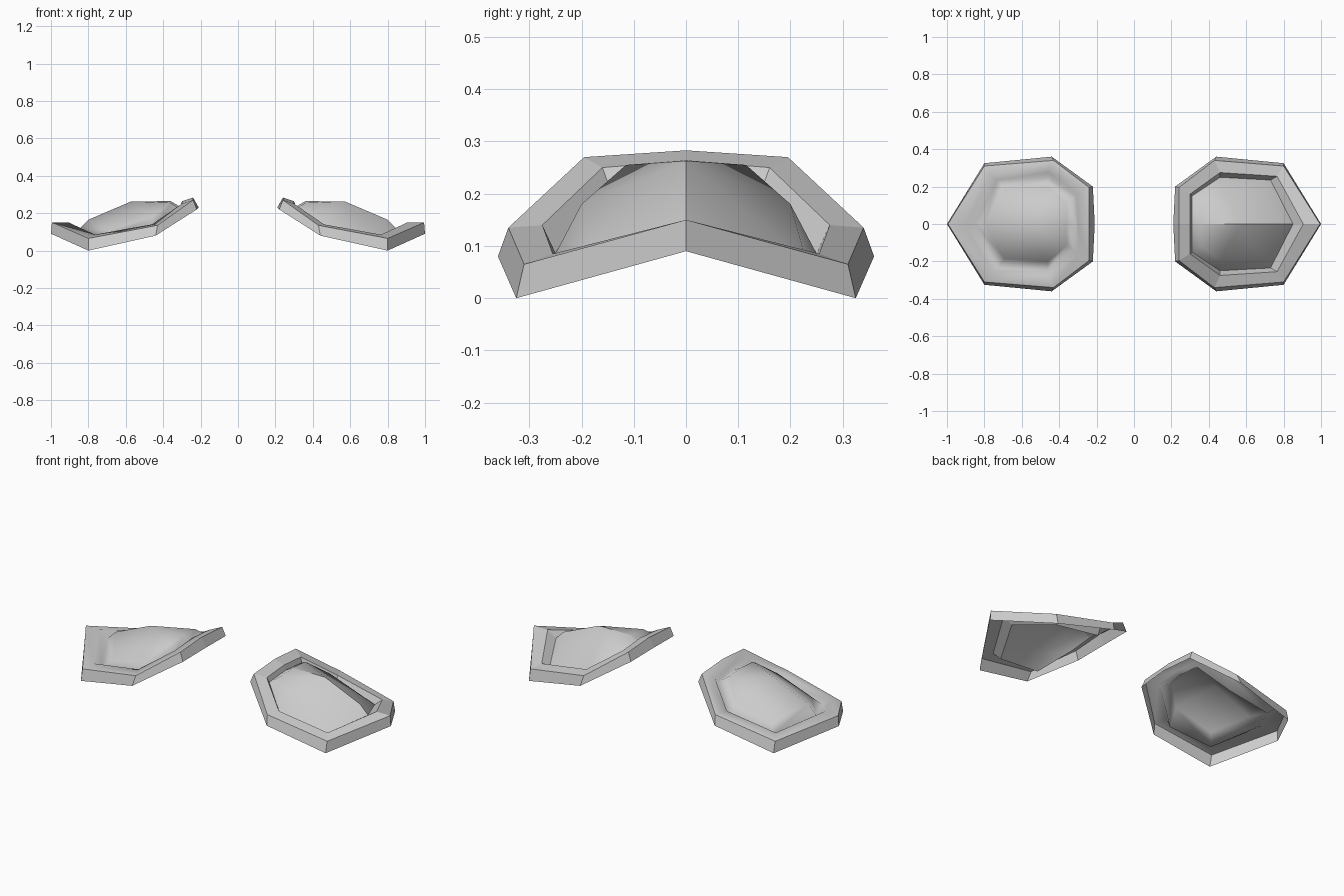
import bpy, bmesh, math

cube = bpy.data.objects.get("Cube")
if cube:
    bpy.data.objects.remove(cube, do_unlink=True)

# One plain grey for everything
grey = bpy.data.materials.new("plain grey")
grey.use_nodes = True
colour = (0.6, 0.6, 0.6, 1)
grey.diffuse_color = colour
grey.node_tree.nodes["Principled BSDF"].inputs["Base Color"].default_value = colour

# Half outlines, from the outer tip round to the inner end, outermost first
BOTTOM = [(1, 0, .09), (.8, .325, 0), (.44, .36, .08), (.22, .2, .22), (.21, 0, .23)]
TOP = [(.995, 0, .15), (.8, .31, .065), (.43, .34, .135), (.24, .195, .27), (.24, 0, .283)]
RIM = [(.905, 0, .15), (.765, .255, .085), (.46, .275, .14), (.3, .16, .25), (.3, 0, .263)]
GROOVE = [(.85, 0, .115), (.73, .235, .055), (.46, .25, .085), (.31, .15, .222), (.31, 0, .235)]
SHOULDER = [(.8, 0, .165), (.69, .185, .107), (.46, .2, .18), (.36, .115, .255), (.36, 0, .264)]
CROWN = (.57, 0, .263)


def full_loop(half):
    """Complete a half outline with its reflection in y."""
    return half + [(x, -y, z) for x, y, z in half[-2:0:-1]]


def shell(name, side, outlines, smooth_limit, crown=None, crease=False):
    """Bridge the outlines into an open shell, closed by a crown if given."""
    bm = bmesh.new()

    def add(p):
        return bm.verts.new((side * p[0], p[1], p[2]))

    def face(*verts):
        f = bm.faces.new(verts if side > 0 else verts[::-1])
        f.smooth = smooth_limit > 0

    loops = [[add(p) for p in full_loop(o)] for o in outlines]
    n = len(loops[0])
    for outer, inner in zip(loops, loops[1:]):
        for k in range(n):
            j = (k + 1) % n
            face(outer[k], outer[j], inner[j], inner[k])
    if crown:
        peak = add(crown)
        for k in range(n):
            face(loops[-1][k], loops[-1][(k + 1) % n], peak)

    # Keep steep folds and, if asked, the centre line sharp
    for e in bm.edges:
        on_centre = all(abs(v.co.y) < 1e-5 for v in e.verts)
        e.smooth = (e.calc_face_angle(0) < math.radians(smooth_limit)
                    and not (crease and on_centre))
    mesh = bpy.data.meshes.new(name)
    bm.to_mesh(mesh)
    bm.free()
    mesh.materials.append(grey)
    obj = bpy.data.objects.new(name, mesh)
    bpy.context.collection.objects.link(obj)


# Faceted left piece: flat frame, and a dome with a creased centre line
shell("left_frame", 1, [BOTTOM, TOP, RIM, GROOVE], 0)
shell("left_dome", 1, [GROOVE, SHOULDER], 28, CROWN, crease=True)

# Softly shaded right piece: flat frame wall, then one blended upper surface
shell("right_frame_wall", -1, [BOTTOM, TOP], 0)
shell("right_dome", -1, [TOP, RIM, GROOVE, SHOULDER], 110, CROWN)
